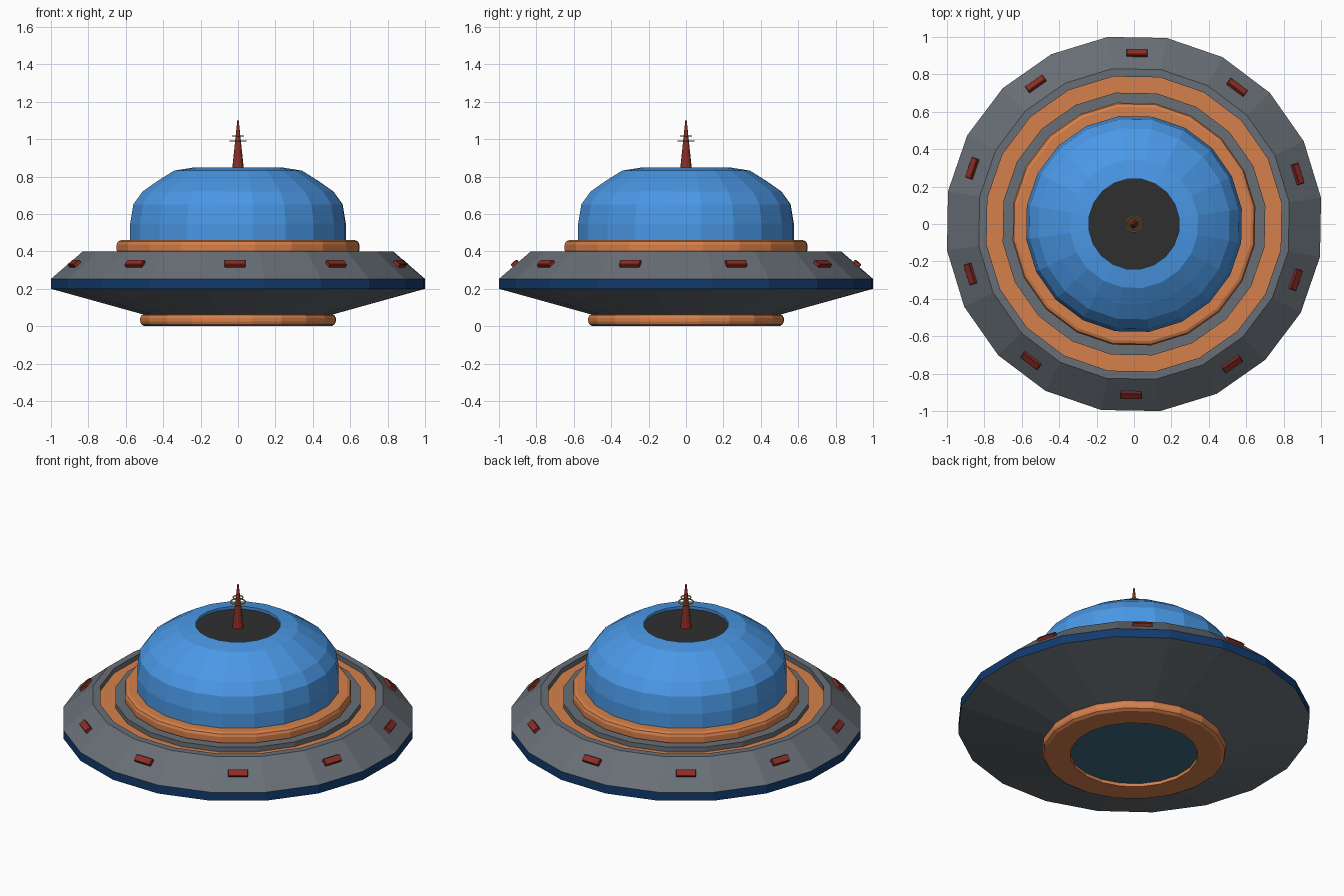
import bpy, bmesh, math
from mathutils import Matrix, Vector

if "Cube" in bpy.data.objects:
    bpy.data.objects.remove(bpy.data.objects["Cube"])

SIDES = 20
PHASE = math.radians(8)


def material(name, rgb):
    m = bpy.data.materials.new(name)
    m.diffuse_color = (*rgb, 1)
    m.use_nodes = True
    m.node_tree.nodes["Principled BSDF"].inputs["Base Color"].default_value = m.diffuse_color
    return m


GREY = material("hull_grey", (0.138, 0.159, 0.181))
ORANGE = material("trim_orange", (0.672, 0.216, 0.072))
BLUE = material("dome_blue", (0.069, 0.314, 0.79))
NAVY = material("window_navy", (0.006, 0.042, 0.15))
TEAL = material("belly_teal", (0.05, 0.145, 0.225))
DARK = material("cap_dark", (0.028, 0.028, 0.028))
RED = material("lamp_red", (0.262, 0.026, 0.018))
YELLOW = material("ring_yellow", (0.52, 0.42, 0.06))


def finish(name, bm, mats):
    me = bpy.data.meshes.new(name)
    bm.to_mesh(me)
    bm.free()
    for m in mats:
        me.materials.append(m)
    ob = bpy.data.objects.new(name, me)
    bpy.context.collection.objects.link(ob)
    return ob


def lathe(profile, sides=SIDES, cap_start=False, cap_end=False, closed=False):
    """Turn (radius, z) points about z; returns the bmesh and one face list per segment."""
    bm = bmesh.new()
    rings = []
    for r, z in profile:
        rings.append([bm.verts.new((r * math.cos(PHASE + math.tau * i / sides),
                                    r * math.sin(PHASE + math.tau * i / sides), z))
                      for i in range(sides)])
    pairs = list(zip(rings, rings[1:]))
    if closed:
        pairs.append((rings[-1], rings[0]))
    segments = []
    for a, b in pairs:
        segments.append([bm.faces.new((a[i], a[(i + 1) % sides], b[(i + 1) % sides], b[i]))
                         for i in range(sides)])
    if cap_start:
        bm.faces.new(rings[0][::-1])
    if cap_end:
        bm.faces.new(rings[-1])
    return bm, segments


# Saucer hull: sloped underside, windowed rim, sloped top with an orange channel
bm, seg = lathe([(0.49, 0.057), (1.0098, 0.2), (1.0098, 0.253), (0.838, 0.4),
                 (0.796, 0.4), (0.796, 0.37), (0.709, 0.37), (0.709, 0.4), (0.56, 0.4)])
for f in seg[5]:
    f.material_index = 1
bmesh.ops.inset_individual(bm, faces=seg[1], thickness=0.009, depth=-0.01)
for f in seg[1]:
    f.material_index = 2
finish("saucer_hull", bm, [GREY, ORANGE, NAVY])

# Rounded orange base ring with recessed belly glass
bm, _ = lathe([(0.366, 0.022), (0.366, 0), (0.505, 0), (0.522, 0.01), (0.528, 0.025),
               (0.528, 0.045), (0.52, 0.06), (0.49, 0.066)])
finish("base_ring", bm, [ORANGE])
bm, _ = lathe([(0.37, 0.02), (0.37, 0.03)], cap_start=True, cap_end=True)
finish("belly_glass", bm, [TEAL])

# Rounded collar around the dome
bm, _ = lathe([(0.645, 0.39), (0.655, 0.405), (0.655, 0.437), (0.648, 0.453),
               (0.632, 0.46), (0.57, 0.46), (0.57, 0.39)], closed=True)
finish("dome_collar", bm, [ORANGE])

# Dome with open top and dark recessed cap
bm, _ = lathe([(0.582, 0.42), (0.582, 0.55), (0.565, 0.652), (0.515, 0.72), (0.435, 0.776),
               (0.345, 0.832), (0.243, 0.848), (0.243, 0.825)])
finish("dome", bm, [BLUE])
bm, _ = lathe([(0.246, 0.815), (0.246, 0.831)], cap_start=True, cap_end=True)
finish("dome_cap", bm, [DARK])

# Antenna spike and its two thin rings
bm, _ = lathe([(0.033, 0.825), (0.004, 1.1)], sides=12, cap_start=True, cap_end=True)
finish("antenna", bm, [RED])
for n, (radius, z) in enumerate([(0.042, 0.99), (0.028, 1.017)]):
    t = 0.004
    bm, _ = lathe([(radius + t * math.cos(a), z + t * math.sin(a))
                   for a in [math.tau * k / 6 for k in range(6)]], sides=16, closed=True)
    finish(f"antenna_ring_{n + 1}", bm, [YELLOW])

# Ten lamps lying on every second facet of the upper slope
tilt = math.atan2(0.147, 0.17)
for k in range(10):
    bm = bmesh.new()
    bmesh.ops.create_cube(bm, size=1)
    bmesh.ops.scale(bm, vec=Vector((0.042, 0.113, 0.022)), verts=bm.verts)
    bmesh.ops.bevel(bm, geom=bm.edges[:], offset=0.003, segments=1, affect='EDGES')
    place = (Matrix.Rotation(math.radians(17 + 36 * k), 4, 'Z')
             @ Matrix.Translation((0.915, 0, 0.335))
             @ Matrix.Rotation(tilt, 4, 'Y'))
    bmesh.ops.transform(bm, matrix=place, verts=bm.verts)
    finish(f"lamp_{k + 1}", bm, [RED])
